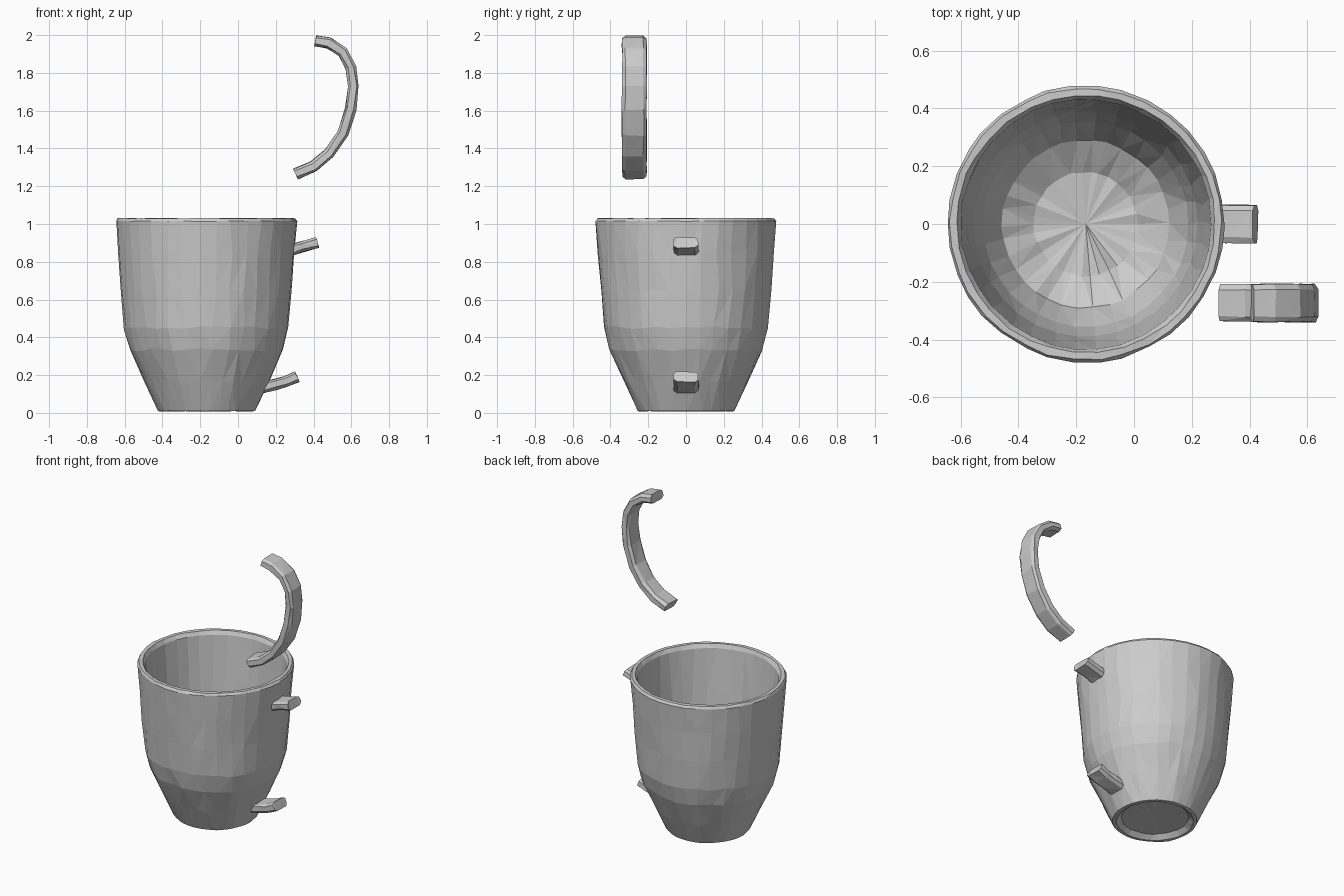
import bpy, bmesh, math, random
from mathutils import Vector

if "Cube" in bpy.data.objects:
    bpy.data.objects.remove(bpy.data.objects["Cube"])

random.seed(4)


def jitter(amount):
    return Vector([random.uniform(-amount, amount) for _ in range(3)])


def finish(bm, name):
    bmesh.ops.recalc_face_normals(bm, faces=bm.faces)
    mesh = bpy.data.meshes.new(name)
    bm.to_mesh(mesh)
    bm.free()
    obj = bpy.data.objects.new(name, mesh)
    bpy.context.collection.objects.link(obj)
    return obj


def lathe(name, profile, centre, sides, rough):
    """Spin a closed (radius, z) profile with slightly uneven facets."""
    bm = bmesh.new()
    rings = []
    for i, (r, z) in enumerate(profile):
        if r == 0:
            rings.append([bm.verts.new(centre + Vector((0, 0, z)))])
            continue
        ring = []
        for k in range(sides):
            a = math.tau * (k + random.uniform(-0.15, 0.15)) / sides
            p = centre + Vector((r * math.cos(a), r * math.sin(a), z))
            j = jitter(rough)
            j.z *= 3 if 0.1 < z < 0.95 else 0.5
            p += j
            p.z = max(p.z, 0)
            ring.append(bm.verts.new(p))
        rings.append(ring)
    for a, b in zip(rings, rings[1:]):
        for k in range(sides):
            n = (k + 1) % sides
            quad = [a[k % len(a)], a[n % len(a)], b[n % len(b)], b[k % len(b)]]
            bm.faces.new(list(dict.fromkeys(quad)))
    bmesh.ops.triangulate(bm, faces=bm.faces)
    return finish(bm, name)


def strap(name, path, y, width=0.13, thick=0.058, rough=0.003):
    """Sweep a bevelled rectangular section along an (x, z) path."""
    w, t = width / 2, thick / 2
    section = [(-w, -t * .55), (-w * .72, -t), (w * .72, -t), (w, -t * .55),
               (w, t * .55), (w * .72, t), (-w * .72, t), (-w, t * .55)]
    pts = [Vector((x, y, z)) for x, z in path]
    bm = bmesh.new()
    rings = []
    for i, p in enumerate(pts):
        d = (pts[min(i + 1, len(pts) - 1)] - pts[max(i - 1, 0)]).normalized()
        normal = Vector((-d.z, 0, d.x))
        rings.append([bm.verts.new(p + Vector((0, u, 0)) + normal * v + jitter(rough))
                      for u, v in section])
    for a, b in zip(rings, rings[1:]):
        for k in range(8):
            n = (k + 1) % 8
            bm.faces.new((a[k], a[n], b[n], b[k]))
    # broken ends
    bm.faces.new(rings[0])
    bm.faces.new(rings[-1])
    bmesh.ops.triangulate(bm, faces=bm.faces)
    return finish(bm, name)


# Cup: recessed foot, tapered base, straight wall, rim, hollow interior
cup_profile = [(0, 0.04), (0.205, 0.035), (0.235, 0.008), (0.258, 0.01),
               (0.33, 0.165), (0.405, 0.335), (0.435, 0.45), (0.452, 0.65),
               (0.467, 0.85), (0.479, 1.015), (0.47, 1.03), (0.447, 1.03),
               (0.432, 1.005), (0.41, 0.72), (0.388, 0.45), (0.355, 0.32),
               (0.29, 0.19), (0.18, 0.125), (0, 0.11)]
lathe("cup_body", cup_profile, Vector((-0.167, 0, 0)), 34, 0.003)

# Stumps left on the wall
strap("upper_handle_stump", [(0.28, 0.862), (0.34, 0.88), (0.42, 0.902)], 0)
strap("lower_handle_stump", [(0.115, 0.132), (0.2, 0.152), (0.255, 0.167), (0.312, 0.192)], 0)

# Broken-off handle floating above
strap("broken_handle", [(0.41, 1.97), (0.48, 1.958), (0.555, 1.91), (0.597, 1.83),
                        (0.61, 1.73), (0.597, 1.61), (0.555, 1.48), (0.485, 1.375),
                        (0.40, 1.305), (0.305, 1.265)], -0.273)
